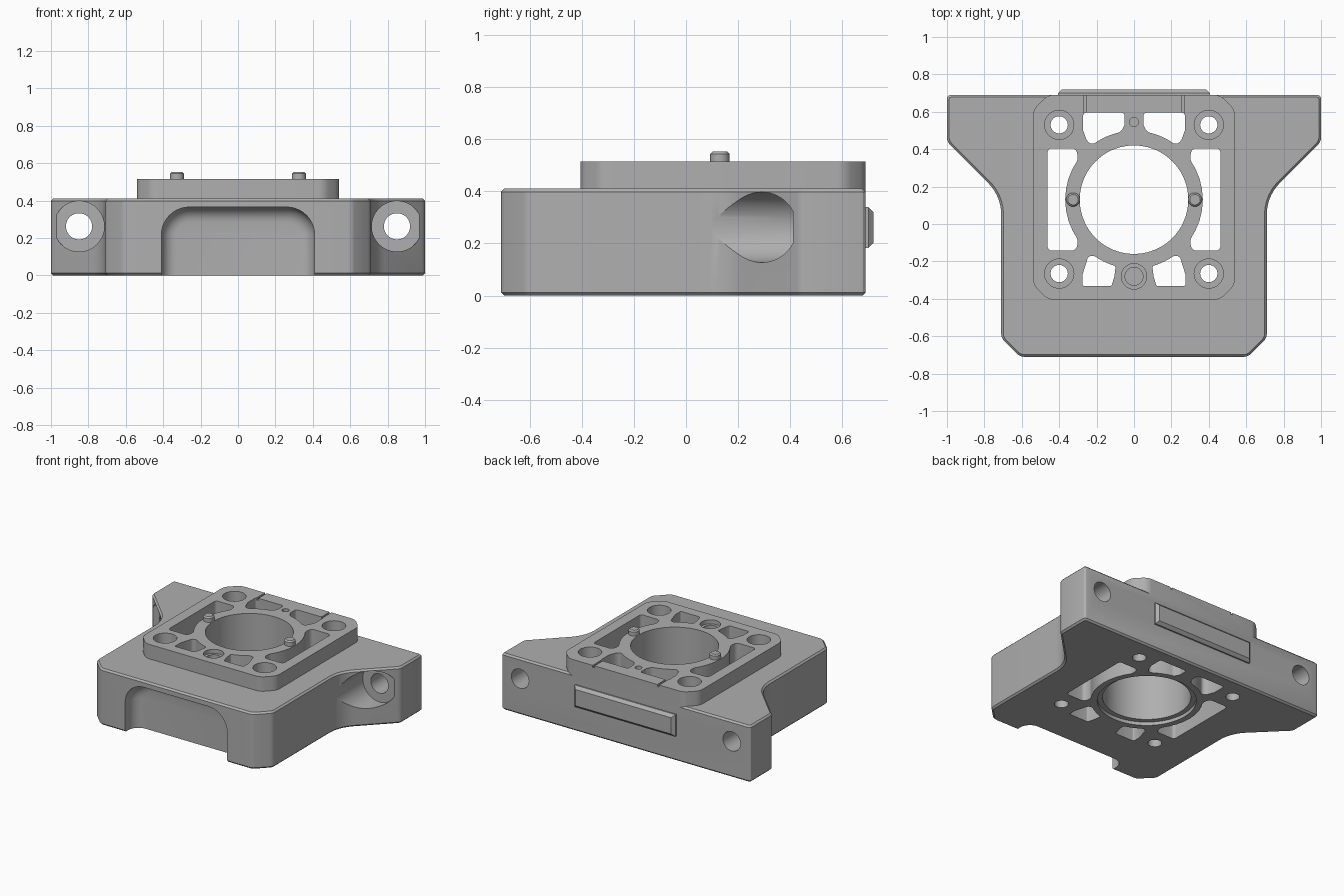
import bpy, bmesh
from math import sin, cos, radians
from mathutils import Matrix, Vector

if "Cube" in bpy.data.objects:
    bpy.data.objects.remove(bpy.data.objects["Cube"], do_unlink=True)

grey = bpy.data.materials.new("machined_grey")
grey.use_nodes = True
grey.diffuse_color = (0.43, 0.43, 0.43, 1)
grey.node_tree.nodes["Principled BSDF"].inputs["Base Color"].default_value = (0.43, 0.43, 0.43, 1)

HUB_Y = 0.13      # centre of the bore
TOP = 0.515       # top of the raised plate


def finish(bm, name):
    bmesh.ops.recalc_face_normals(bm, faces=bm.faces)
    mesh = bpy.data.meshes.new(name)
    bm.to_mesh(mesh)
    bm.free()
    mesh.materials.append(grey)
    obj = bpy.data.objects.new(name, mesh)
    bpy.context.collection.objects.link(obj)
    return obj


def bevel(bm, edges, offset, segments=1):
    bmesh.ops.bevel(bm, geom=list(edges), offset=offset, segments=segments,
                    profile=0.5, affect='EDGES', clamp_overlap=True)


def is_upright(e):
    d = e.verts[1].co - e.verts[0].co
    return abs(d.z) > 0.9 * d.length


def prism(name, pts, z0, z1, round_r=0, round_seg=4, rim=0):
    """Extruded outline with rounded upright corners and chamfered rims."""
    bm = bmesh.new()
    face = bm.faces.new([bm.verts.new((x, y, z0)) for x, y in pts])
    ext = bmesh.ops.extrude_face_region(bm, geom=[face])["geom"]
    bmesh.ops.translate(bm, vec=(0, 0, z1 - z0),
                        verts=[v for v in ext if isinstance(v, bmesh.types.BMVert)])
    bmesh.ops.recalc_face_normals(bm, faces=bm.faces)
    if round_r:
        bevel(bm, [e for e in bm.edges if is_upright(e)
                   and e.calc_face_angle(0) > radians(30)], round_r, round_seg)
    if rim:
        bevel(bm, [e for e in bm.edges if not is_upright(e)], rim)
    return finish(bm, name)


def cylinder(name, centre, r, length, axis='Z', r2=None, segs=48):
    """Cylinder or cone whose base sits at centre and runs along axis."""
    bm = bmesh.new()
    bmesh.ops.create_cone(bm, cap_ends=True, segments=segs, radius1=r,
                          radius2=r if r2 is None else r2, depth=length,
                          matrix=Matrix.Translation((0, 0, length / 2)))
    if axis == 'Y':
        bmesh.ops.rotate(bm, verts=bm.verts, matrix=Matrix.Rotation(radians(-90), 3, 'X'))
    bmesh.ops.translate(bm, verts=bm.verts, vec=centre)
    return finish(bm, name)


def box_bm(lo, hi):
    bm = bmesh.new()
    bmesh.ops.create_cube(bm, size=1)
    lo, hi = Vector(lo), Vector(hi)
    for v in bm.verts:
        v.co = Vector([(a + b) / 2 + c * (b - a) for a, b, c in zip(lo, hi, v.co)])
    return bm


def mirrored(half):
    return half + [(-x, y) for x, y in reversed(half)]


def ring(a0, a1, n=8, r=0.368):
    """Points on the wall around the bore, between two angles."""
    steps = [radians(a0 + (a1 - a0) * i / n) for i in range(n + 1)]
    return [(r * cos(a), HUB_Y + r * sin(a)) for a in steps]


# Base block with flared rear wings
flare = [(0.95 - 0.24 * cos(radians(a)), 0.05 + 0.24 * sin(radians(a))) for a in range(0, 46, 5)]
base = prism("base_block", mirrored([(0.61, -0.71), (0.71, -0.61)] + flare + [(1, 0.44), (1, 0.69)]),
             0, 0.41, round_r=0.02, round_seg=3, rim=0.012)

# Raised plate with clipped corners
plate = prism("raised_plate", mirrored([(0.46, -0.405), (0.54, -0.325), (0.54, 0.61), (0.46, 0.69)]),
              0.39, TOP, round_r=0.03)

# Cutters shared by the base and the plate
shared = [cylinder("bore_cut", (0, HUB_Y, -0.1), 0.29, 1, segs=96),
          cylinder("blind_hole_cut", (0, -0.28, 0.25), 0.048, 0.5),
          cylinder("blind_hole_rim_cut", (0, -0.28, TOP - 0.03), 0.068, 0.1),
          cylinder("small_hole_cut", (0, 0.545, 0.4), 0.024, 0.3, segs=24)]
base_only = [cylinder("bore_relief_cut", (0, HUB_Y, -0.1), 0.325, 0.125, segs=96)]
plate_only = []

side_window = [(0.31, 0.405), (0.462, 0.405), (0.462, -0.142), (0.31, -0.142)] + ring(-36, 36)
rear_window = [(0.05, 0.595), (0.272, 0.595), (0.272, 0.5), (0.25, 0.44)] + ring(53, 79) + [(0.05, 0.53)]
front_window = ([(0.12, -0.332), (0.275, -0.332), (0.275, -0.27), (0.245, -0.175)] + ring(-54, -73)
                + [(0.098, -0.225), (0.105, -0.28)])

for s in (1, -1):
    for label, pts in (("side", side_window), ("rear", rear_window), ("front", front_window)):
        shared.append(prism(label + "_window_cut", [(s * x, y) for x, y in pts],
                            -0.1, 0.7, round_r=0.022))
    # Plate mounting holes with deep counterbores
    for y in (0.53, -0.265):
        shared.append(cylinder("bolt_hole_cut", (s * 0.4, y, -0.1), 0.046, 1))
        shared.append(cylinder("bolt_counterbore_cut", (s * 0.4, y, 0.28), 0.078, 0.5))
    # Wing bolt holes running front to back
    base_only.append(cylinder("wing_hole_cut", (s * 0.85, 0.2, 0.262), 0.07, 0.7, 'Y'))
    base_only.append(cylinder("wing_counterbore_cut", (s * 0.85, -0.5, 0.262), 0.135, 0.91, 'Y', segs=64))
    # Fine grooves at the rear of the plate
    plate_only.append(finish(box_bm((s * 0.26 - 0.007, 0.58, TOP - 0.015),
                                    (s * 0.26 + 0.007, 0.75, 0.6)), "groove_cut"))

# Front recess with rounded shoulders and a coved back
bm = box_bm((-0.41, -0.9, -0.3), (0.41, -0.59, 0.365))
bevel(bm, [e for e in bm.edges if all(v.co.z > 0.3 for v in e.verts)
           and abs(e.verts[0].co.x - e.verts[1].co.x) < 0.01], 0.15, 10)
bevel(bm, [e for e in bm.edges if all(v.co.y > -0.6 for v in e.verts)], 0.08, 6)
base_only.append(finish(bm, "front_recess_cut"))


def cut(obj, cutters):
    bpy.context.view_layer.objects.active = obj
    for c in cutters:
        mod = obj.modifiers.new("cut", 'BOOLEAN')
        mod.operation, mod.solver, mod.object = 'DIFFERENCE', 'EXACT', c
        bpy.ops.object.modifier_apply(modifier=mod.name)


cut(base, base_only + shared)
cut(plate, plate_only + shared)
for c in base_only + plate_only + shared:
    bpy.data.objects.remove(c, do_unlink=True)

parts = [base, plate]

# Locating pins with chamfered tips
for s, side in ((1, "left"), (-1, "right")):
    bm = bmesh.new()
    bmesh.ops.create_cone(bm, cap_ends=True, segments=32, radius1=0.037, radius2=0.037, depth=0.1,
                          matrix=Matrix.Translation((s * 0.326, HUB_Y, 0.503)))
    bevel(bm, [e for e in bm.edges if all(v.co.z > 0.55 for v in e.verts)], 0.009)
    parts.append(finish(bm, side + "_locating_pin"))

# Rear key bar with chamfered outer face
bm = box_bm((-0.405, 0.67, 0.182), (0.405, 0.72, 0.34))
bevel(bm, [e for e in bm.edges if all(v.co.y > 0.7 for v in e.verts)], 0.02)
parts.append(finish(bm, "rear_key_bar"))

# Smooth the curved walls, keep the machined edges crisp
bpy.ops.object.select_all(action='DESELECT')
for p in parts:
    p.select_set(True)
bpy.context.view_layer.objects.active = base
bpy.ops.object.shade_smooth_by_angle(angle=radians(25))
